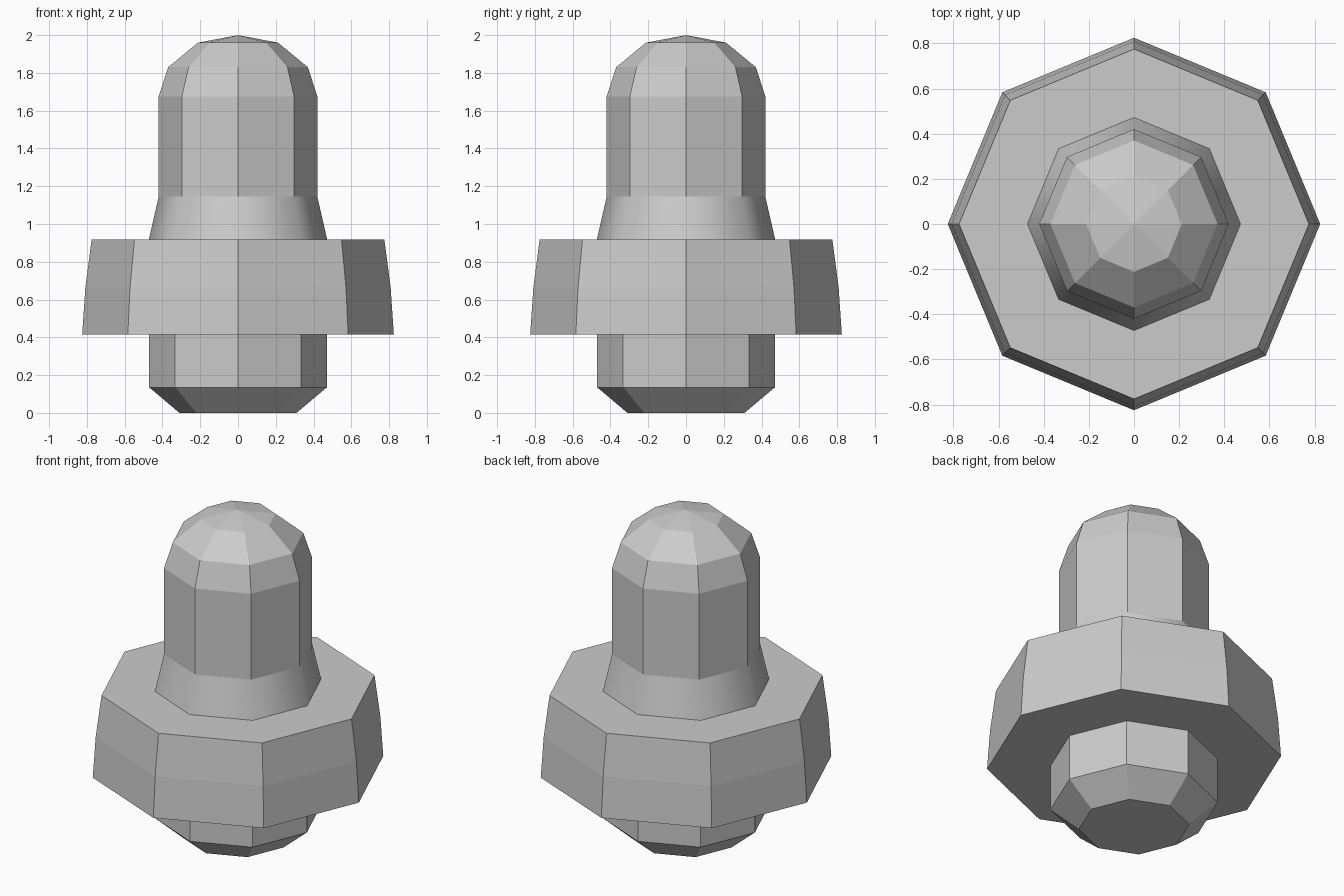
import bpy, bmesh
from math import sin, cos, tau

if "Cube" in bpy.data.objects:
    bpy.data.objects.remove(bpy.data.objects["Cube"])

SIDES = 8


def lathe(name, profile, smooth=False):
    """Revolve (radius, z) points, listed bottom to top, into an octagonal shell."""
    bm = bmesh.new()
    rings = []
    for r, z in profile:
        if r == 0:
            rings.append([bm.verts.new((0, 0, z))] * SIDES)
        else:
            rings.append([bm.verts.new((r * cos(tau * i / SIDES), r * sin(tau * i / SIDES), z))
                          for i in range(SIDES)])
    for low, high in zip(rings, rings[1:]):
        for i in range(SIDES):
            j = (i + 1) % SIDES
            corners = list(dict.fromkeys((low[i], low[j], high[j], high[i])))
            bm.faces.new(corners).smooth = smooth
    mesh = bpy.data.meshes.new(name)
    bm.to_mesh(mesh)
    bm.free()
    obj = bpy.data.objects.new(name, mesh)
    bpy.context.collection.objects.link(obj)
    return obj


# Chamfered foot with closed underside
lathe("foot", [(0, 0), (0.31, 0), (0.47, 0.135), (0.47, 0.415)])

# Wide, slightly bulged collar with flat ledges above and below
lathe("collar", [(0.47, 0.415), (0.825, 0.415), (0.808, 0.665), (0.775, 0.918), (0.472, 0.918)])

# Tapered, smooth-shaded neck
lathe("neck", [(0.472, 0.918), (0.42, 1.145)], smooth=True)

# Faceted shaft with domed tip
lathe("domed_shaft", [(0.42, 1.145), (0.42, 1.675), (0.37, 1.83), (0.212, 1.96), (0, 2.0)])
